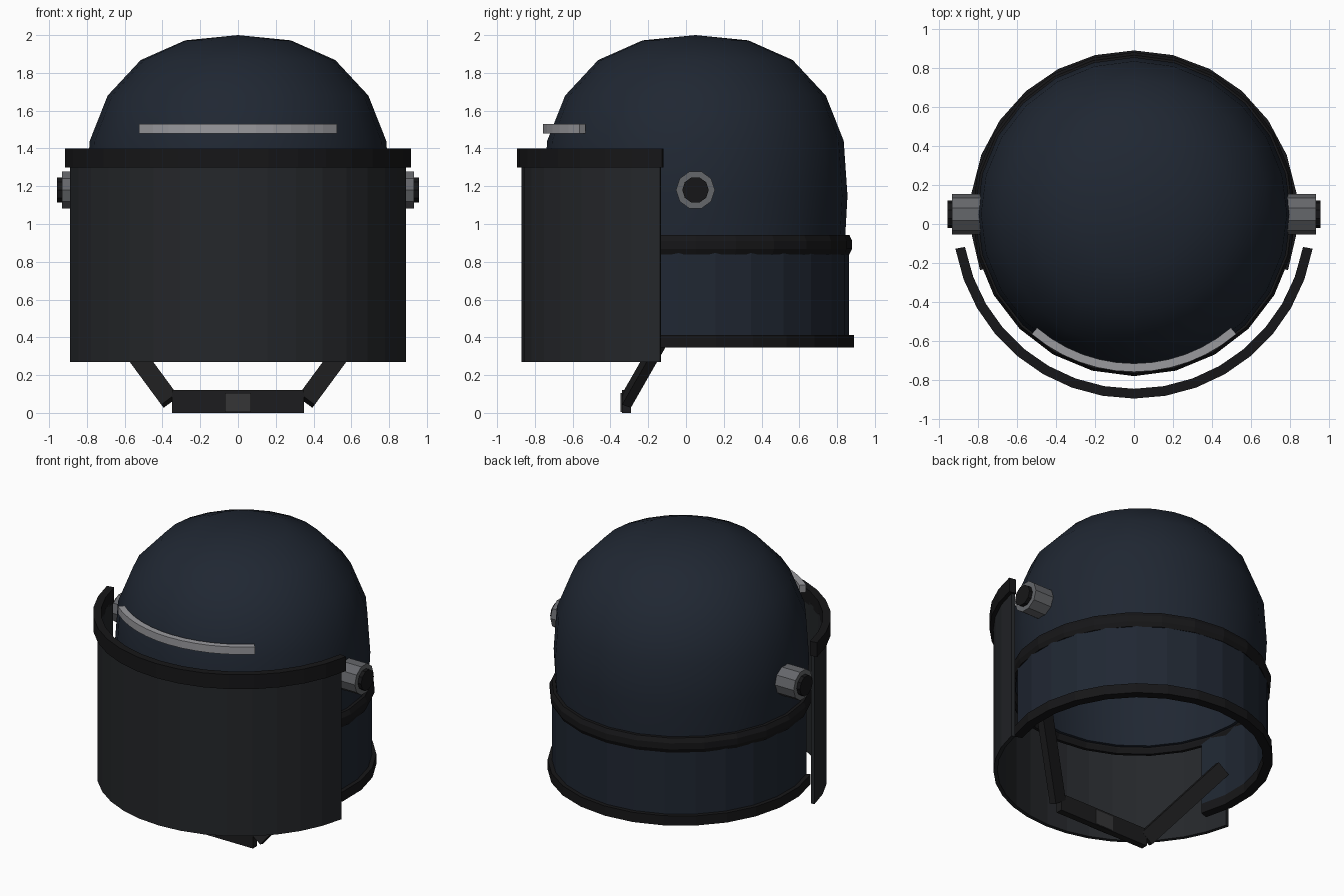
import bpy, bmesh
from math import cos, sin, radians
from mathutils import Vector, Matrix

if "Cube" in bpy.data.objects:
    bpy.data.objects.remove(bpy.data.objects["Cube"])


def material(name, rgb):
    m = bpy.data.materials.new(name)
    m.diffuse_color = (*rgb, 1)
    m.use_nodes = True
    m.node_tree.nodes["Principled BSDF"].inputs["Base Color"].default_value = m.diffuse_color
    return m


NAVY = material("navy_shell", (0.014, 0.02, 0.032))
BLACK = material("black_trim", (0.008, 0.008, 0.009))
SMOKE = material("smoked_visor", (0.018, 0.02, 0.023))
STRAP = material("strap_webbing", (0.012, 0.012, 0.013))
BUCKLE = material("buckle_plastic", (0.035, 0.035, 0.037))
METAL = material("pivot_metal", (0.13, 0.135, 0.145))
SILVER = material("brow_silver", (0.32, 0.32, 0.34))


def finish(bm, name, mat, smooth=False):
    bmesh.ops.remove_doubles(bm, verts=bm.verts, dist=1e-5)
    wires = [e for e in bm.edges if not e.link_faces]
    bmesh.ops.delete(bm, geom=wires, context='EDGES')
    bmesh.ops.recalc_face_normals(bm, faces=bm.faces)
    mesh = bpy.data.meshes.new(name)
    bm.to_mesh(mesh)
    bm.free()
    ob = bpy.data.objects.new(name, mesh)
    bpy.context.collection.objects.link(ob)
    mesh.materials.append(mat)
    if smooth:
        bpy.ops.object.select_all(action='DESELECT')
        ob.select_set(True)
        bpy.context.view_layer.objects.active = ob
        bpy.ops.object.shade_smooth_by_angle(angle=radians(50))
    return ob


def sweep(name, mat, section, cy, start=0, end=360, steps=24, smooth=False):
    """Turn a closed (radius, z) section about the vertical axis at y = cy."""
    bm = bmesh.new()
    rings = []
    for i in range(steps + 1):
        a = radians(start + (end - start) * i / steps)
        rings.append([bm.verts.new((r * cos(a), cy + r * sin(a), z)) for r, z in section])
    n = len(section)
    for a, b in zip(rings, rings[1:]):
        for j in range(n):
            k = (j + 1) % n
            bm.faces.new((a[j], a[k], b[k], b[j]))
    if end - start < 360:
        bm.faces.new(rings[0])
        bm.faces.new(rings[-1])
    return finish(bm, name, mat, smooth)


def rect(r0, r1, z0, z1):
    return [(r0, z0), (r1, z0), (r1, z1), (r0, z1)]


def box(name, mat, matrix, size):
    bm = bmesh.new()
    bmesh.ops.create_cube(bm, size=1, matrix=matrix @ Matrix.Diagonal((*size, 1)))
    return finish(bm, name, mat)


def disc(name, mat, x0, x1, radius, sides=10):
    bm = bmesh.new()
    place = Matrix.Translation(((x0 + x1) / 2, 0.05, 1.18)) @ Matrix.Rotation(radians(90), 4, 'Y')
    bmesh.ops.create_cone(bm, cap_ends=True, segments=sides, radius1=radius,
                          radius2=radius, depth=abs(x1 - x0), matrix=place)
    return finish(bm, name, mat)


# Hollow dome
outer = [(0, 2.0), (0.28, 1.972), (0.515, 1.868), (0.69, 1.68), (0.785, 1.44),
         (0.805, 1.15), (0.79, 0.88)]
inner = [(max(r - 0.03, 0), z - (0.03 if z > 1 else 0)) for r, z in reversed(outer)]
sweep("helmet_dome", NAVY, outer + inner, 0.05, smooth=True)

# Band around the dome edge
band = [(0.805 + 0.027 * cos(radians(a)), 0.89 + 0.055 * sin(radians(a)))
        for a in range(22, 382, 45)]
sweep("dome_edge_band", BLACK, band, 0.05)

# Neck guard, open at the face, with its rim
sweep("neck_guard", NAVY, rect(0.785, 0.812, 0.37, 0.90), 0.05, -20, 200, 16)
sweep("neck_guard_rim", BLACK, rect(0.78, 0.84, 0.345, 0.412), 0.05, -20, 200, 16)

# Visor and its top bar
sweep("visor", SMOKE, rect(0.88, 0.905, 0.27, 1.32), 0.035, -169, -11, 16)
sweep("visor_top_bar", BLACK, rect(0.88, 0.93, 1.30, 1.40), 0.035, -170, -10, 16)

# Brow strip
sweep("brow_strip", SILVER, rect(0.765, 0.808, 1.478, 1.53), 0.05, -130.5, -49.5, 12)

# Visor pivots and chin straps on both sides
for s, side in ((1, "right"), (-1, "left")):
    disc("visor_pivot_" + side, METAL, s * 0.77, s * 0.932, 0.103)
    disc("pivot_cap_" + side, BLACK, s * 0.92, s * 0.957, 0.07)
    low, high = Vector((s * 0.36, -0.315, 0.065)), Vector((s * 0.74, -0.02, 0.58))
    d = (high - low).normalized()
    w = d.cross(Vector((0, 1, 0))).normalized()
    m = Matrix((w, d.cross(w), d)).transposed().to_4x4()
    m.translation = (low + high) / 2
    box("chin_strap_" + side, STRAP, m, (0.10, 0.05, (high - low).length))

# Chin bar and buckle
box("chin_bar", STRAP, Matrix.Translation((0, -0.315, 0.06)), (0.70, 0.045, 0.12))
box("chin_buckle", BUCKLE, Matrix.Translation((0, -0.318, 0.055)), (0.14, 0.056, 0.10))
